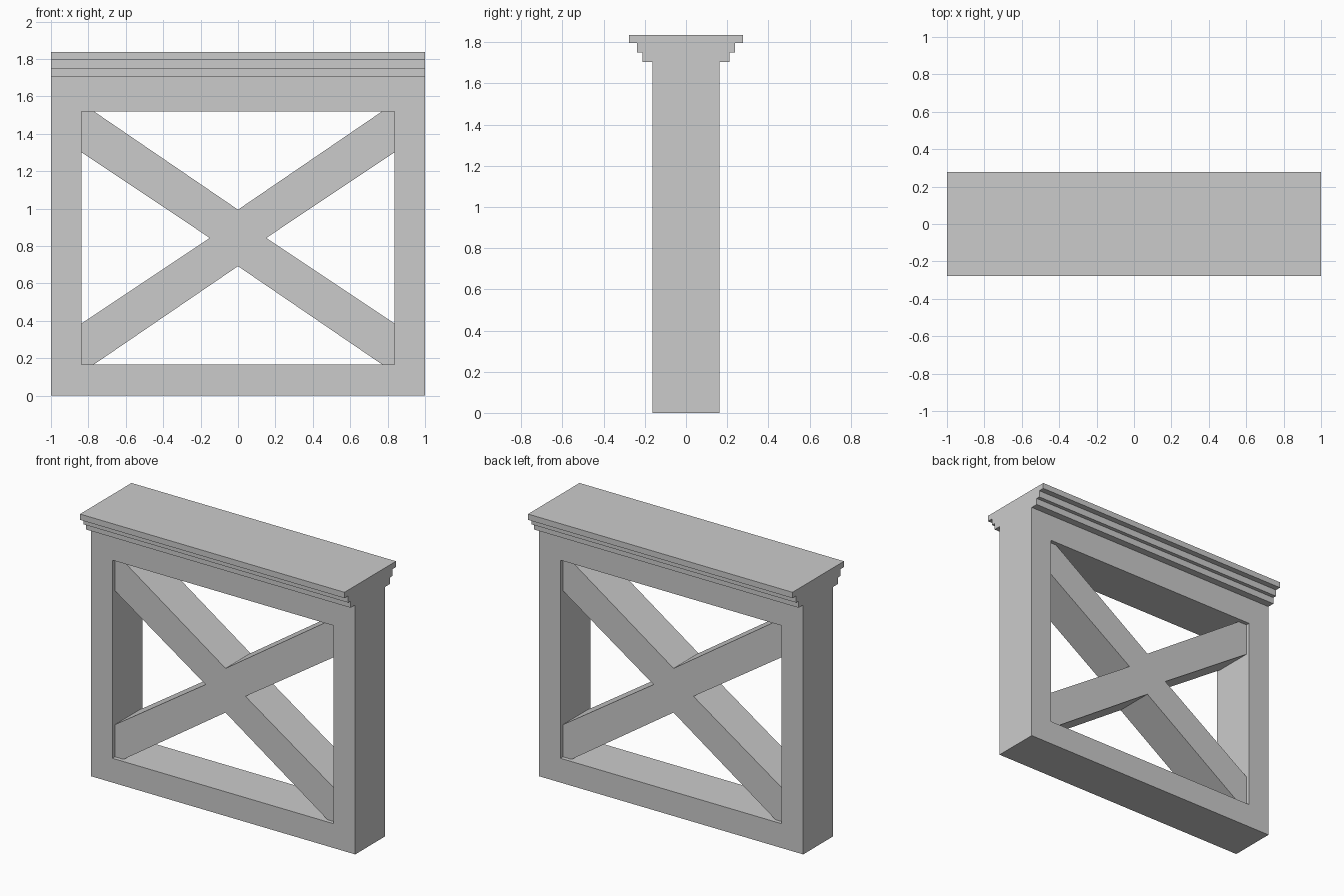
import bpy, bmesh
from mathutils import Vector

if "Cube" in bpy.data.objects:
    bpy.data.objects.remove(bpy.data.objects["Cube"])


def prism(name, points, direction):
    """Solid made by extruding a closed outline along a direction."""
    bm = bmesh.new()
    face = bm.faces.new([bm.verts.new(p) for p in points])
    ext = bmesh.ops.extrude_face_region(bm, geom=[face], use_keep_orig=True)
    moved = [g for g in ext["geom"] if isinstance(g, bmesh.types.BMVert)]
    bmesh.ops.translate(bm, verts=moved, vec=Vector(direction))
    bmesh.ops.recalc_face_normals(bm, faces=bm.faces)
    mesh = bpy.data.meshes.new(name)
    bm.to_mesh(mesh)
    bm.free()
    obj = bpy.data.objects.new(name, mesh)
    bpy.context.collection.objects.link(obj)
    return obj


# Opening: half width, half height and centre height
OW, OH, OZ = 0.837, 0.677, 0.843

# Frame with stepped crown: mirrored end profile swept along x
right = [(0.162, 0), (0.162, 1.705), (0.212, 1.705), (0.212, 1.75),
         (0.238, 1.75), (0.238, 1.796), (0.278, 1.796), (0.278, 1.836)]
profile = right + [(-y, z) for y, z in reversed(right)]
frame = prism("frame_with_crown", [(-1, y, z) for y, z in profile], (2, 0, 0))

# Rectangular opening through the frame
rect = [(-OW, -OH), (OW, -OH), (OW, OH), (-OW, OH)]
cutter = prism("opening_cutter", [(x, -0.5, OZ + z) for x, z in rect], (0, 1, 0))
cutter.hide_render = True
mod = frame.modifiers.new("opening", "BOOLEAN")
mod.operation = "DIFFERENCE"
mod.solver = "EXACT"
mod.object = cutter
bpy.context.view_layer.objects.active = frame
bpy.ops.object.modifier_apply(modifier=mod.name)
bpy.data.objects.remove(cutter)

# Cross brace, slightly recessed: half the outline, turned 180 degrees for the rest
half = [(0.151, 0), (OW, 0.458), (OW, OH), (0.771, OH),
        (0, 0.151), (-0.771, OH), (-OW, OH), (-OW, 0.458)]
outline = half + [(-x, -z) for x, z in half]
prism("cross_brace", [(x, -0.135, OZ + z) for x, z in outline], (0, 0.27, 0))
